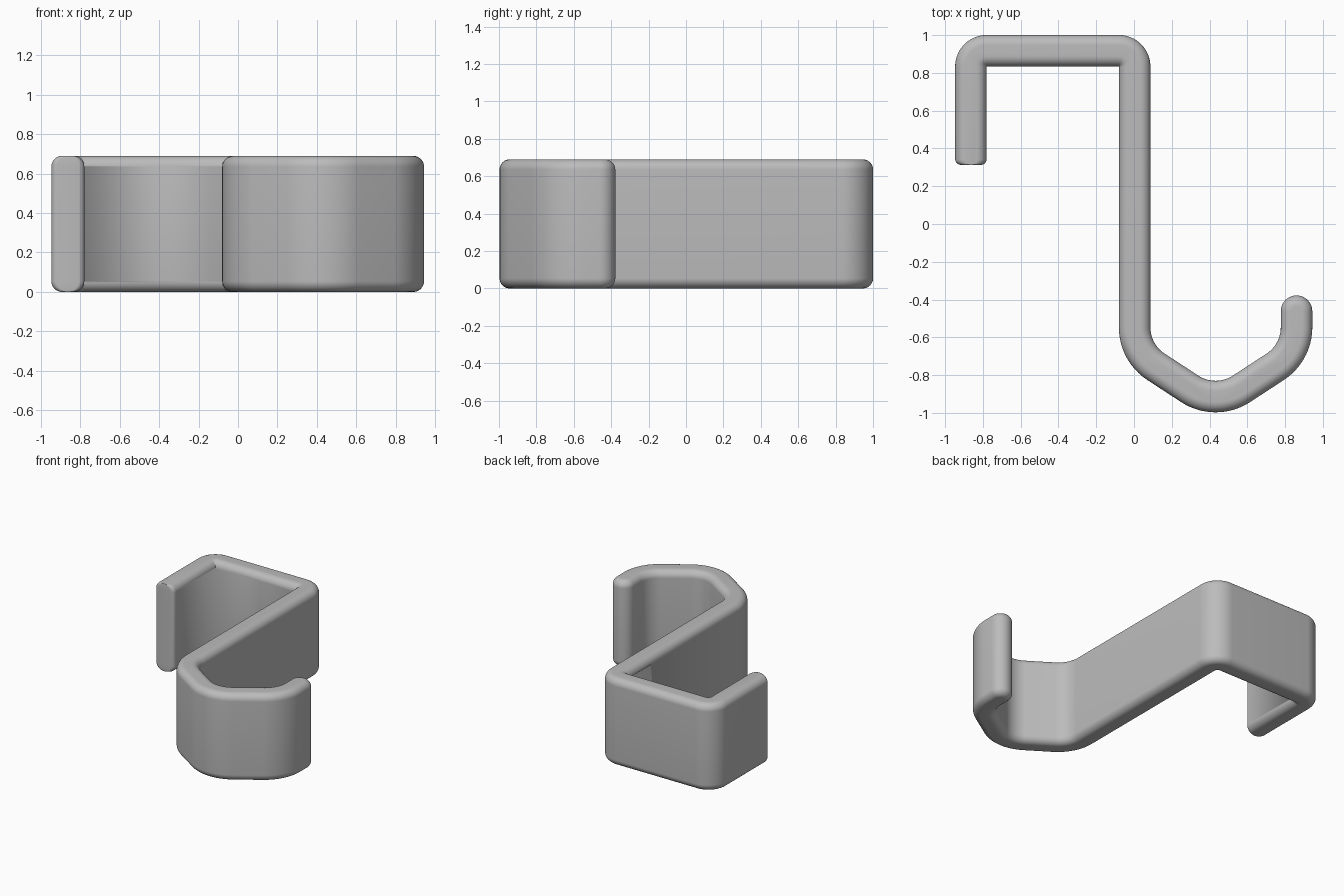
import bpy, bmesh, math
from mathutils import Vector

if "Cube" in bpy.data.objects:
    bpy.data.objects.remove(bpy.data.objects["Cube"])

HW = 0.0835        # half thickness of the strip
HEIGHT = 0.69
FILLET = 0.055     # rounding of the long edges
END_Y, END_R = 0.313, 0.03
SEG = 16


def direction(deg):
    return Vector((math.cos(math.radians(deg)), math.sin(math.radians(deg))))


def arc(cx, cy, radius, start, end):
    """Path stations: turning centre, signed radius, normal angle."""
    return [(Vector((cx, cy)), radius, start + (end - start) * i / SEG)
            for i in range(SEG + 1)]


# Centreline bends, from the square hook to the curved hook
path = (arc(-0.78, 0.8335, HW, 180, 90)
        + arc(-0.08, 0.8335, HW, 90, 0)
        + arc(0.2535, -0.547, -0.25, 0, 57)
        + arc(0.432, -0.6635, -0.25, 57, 123)
        + arc(0.6105, -0.547, -0.25, 123, 180))


def outline(inset):
    """Plan outline of the strip, narrowed by the inset on both sides."""
    w = HW - inset
    pts = [c + (r + w) * direction(a) for c, r, a in path]
    # round tip
    tip = Vector((0.8605, -0.4615))
    pts += [tip + w * direction(180 - 180 * i / 20) for i in range(21)]
    pts += [c + (r - w) * direction(a) for c, r, a in reversed(path)]
    # flat end with small rounded corners
    rad = min(END_R, w * 0.95)
    for side, a0 in ((1, 0), (-1, -90)):
        c = Vector((-0.78 - HW + side * (w - rad), END_Y + rad))
        pts += [c + rad * direction(a0 - 90 * i / 6) for i in range(7)]
    return pts


# Layers: rounded at the bottom and the top
STEPS = 10
layers = []
for i in range(STEPS + 1):
    t = math.pi / 2 * i / STEPS
    layers.append((FILLET * (1 - math.sin(t)), FILLET * (1 - math.cos(t))))
layers += [(d, HEIGHT - z) for d, z in reversed(layers)]

bm = bmesh.new()
rings = [[bm.verts.new((p.x, p.y, z)) for p in outline(d)] for d, z in layers]
n = len(rings[0])
for low, high in zip(rings, rings[1:]):
    for i in range(n):
        j = (i + 1) % n
        bm.faces.new((low[i], low[j], high[j], high[i]))
bm.faces.new(rings[0])
bm.faces.new(rings[-1])
bmesh.ops.remove_doubles(bm, verts=bm.verts, dist=0.0001)
bmesh.ops.recalc_face_normals(bm, faces=bm.faces)

mesh = bpy.data.meshes.new("double_hook")
bm.to_mesh(mesh)
bm.free()
hook = bpy.data.objects.new("double_hook", mesh)
bpy.context.collection.objects.link(hook)

grey = bpy.data.materials.new("grey plastic")
grey.diffuse_color = (0.5, 0.5, 0.5, 1)
grey.use_nodes = True
grey.node_tree.nodes["Principled BSDF"].inputs["Base Color"].default_value = grey.diffuse_color
mesh.materials.append(grey)

bpy.context.view_layer.objects.active = hook
hook.select_set(True)
bpy.ops.object.shade_smooth_by_angle(angle=math.radians(30))
